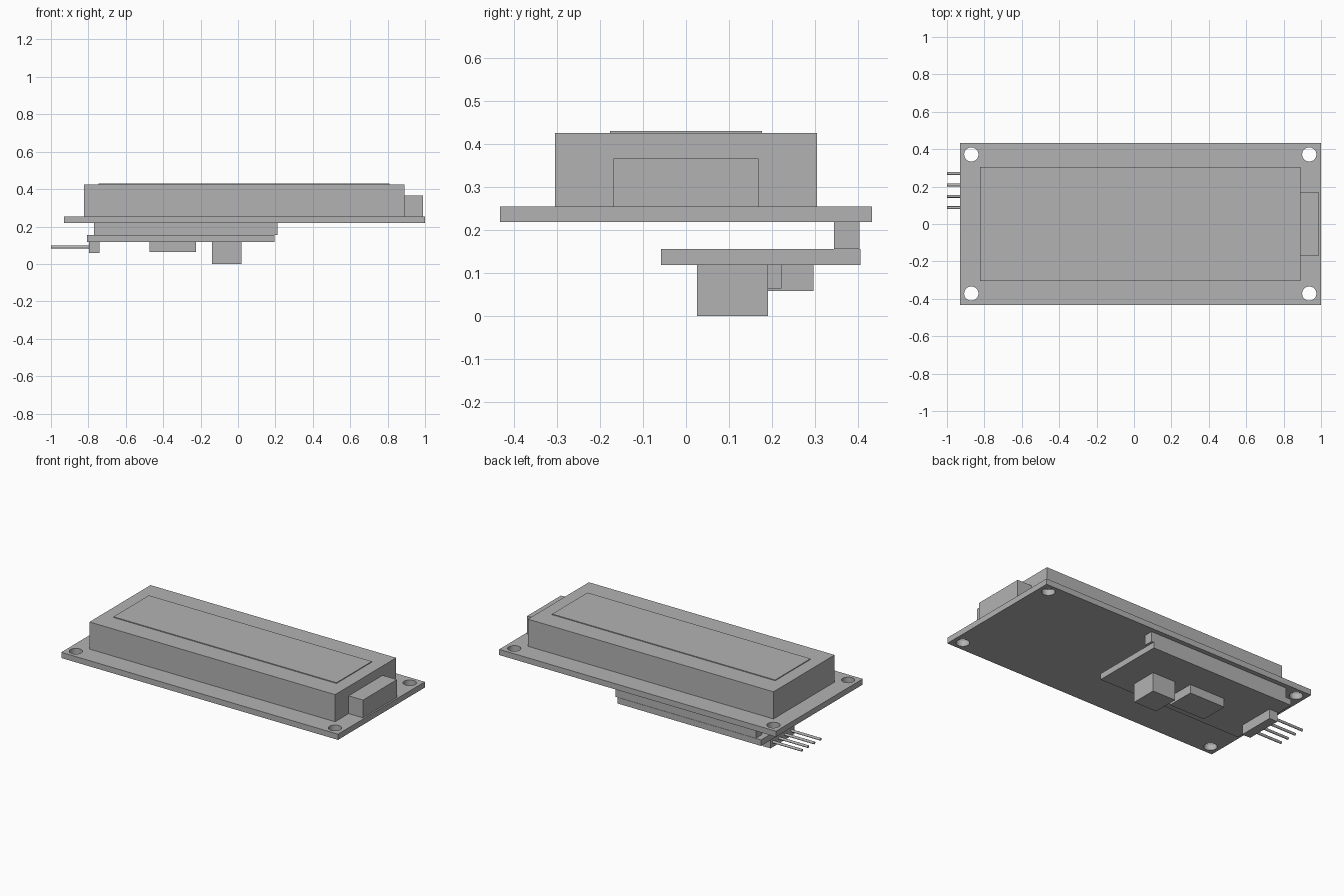
import bpy
import math

cube = bpy.data.objects.get("Cube")
if cube:
    bpy.data.objects.remove(cube, do_unlink=True)

grey = bpy.data.materials.new("plain_grey")
grey.use_nodes = True
colour = (0.45, 0.45, 0.45, 1)
grey.diffuse_color = colour
grey.node_tree.nodes["Principled BSDF"].inputs["Base Color"].default_value = colour


def box(name, xs, ys, zs):
    """Add a box spanning the given x, y and z ranges."""
    spans = (xs, ys, zs)
    bpy.ops.mesh.primitive_cube_add(size=1, location=[sum(s) / 2 for s in spans])
    obj = bpy.context.object
    obj.name = name
    obj.scale = [s[1] - s[0] for s in spans]
    bpy.ops.object.transform_apply(location=False, rotation=False, scale=True)
    obj.data.materials.append(grey)
    return obj


def rod(name, radius, length, location, rotation=(0, 0, 0), sides=32):
    """Add a smooth cylinder with sharp rims."""
    bpy.ops.mesh.primitive_cylinder_add(vertices=sides, radius=radius, depth=length,
                                        location=location, rotation=rotation)
    obj = bpy.context.object
    obj.name = name
    obj.data.materials.append(grey)
    bpy.ops.object.shade_smooth_by_angle(angle=math.radians(35))
    return obj


# Main circuit board with four mounting holes
board = box("main_board", (-0.93, 1.0), (-0.432, 0.432), (0.218, 0.254))
for x in (-0.87, 0.937):
    for y in (-0.372, 0.372):
        cutter = rod("hole_cutter", 0.038, 0.2, (x, y, 0.236))
        cutter.hide_render = True
        cutter.hide_set(True)
        cut = board.modifiers.new("mounting_hole", "BOOLEAN")
        cut.operation = "DIFFERENCE"
        cut.solver = "EXACT"
        cut.object = cutter
bpy.context.view_layer.objects.active = board
board.select_set(True)
for name in [m.name for m in board.modifiers]:
    bpy.ops.object.modifier_apply(modifier=name)
for obj in [o for o in bpy.data.objects if o.name.startswith("hole_cutter")]:
    bpy.data.objects.remove(obj, do_unlink=True)

# Display on top
box("display_housing", (-0.823, 0.89), (-0.304, 0.304), (0.254, 0.425))
box("display_window", (-0.745, 0.81), (-0.176, 0.176), (0.425, 0.43))
box("backlight_block", (0.89, 0.99), (-0.169, 0.169), (0.254, 0.366))

# Control board hanging below
box("board_connector", (-0.77, 0.21), (0.344, 0.403), (0.155, 0.218))
box("control_board", (-0.807, 0.195), (-0.058, 0.405), (0.118, 0.156))
box("contrast_dial", (-0.14, 0.02), (0.026, 0.19), (0, 0.118))
box("control_chip", (-0.472, -0.225), (0.045, 0.222), (0.064, 0.118))

# Side header with four pins
box("pin_header", (-0.797, -0.74), (0.06, 0.296), (0.058, 0.118))
for i in range(4):
    rod("header_pin", 0.008, 0.205, (-0.8975, 0.087 + i * 0.061, 0.09),
        (0, math.pi / 2, 0), 16)
